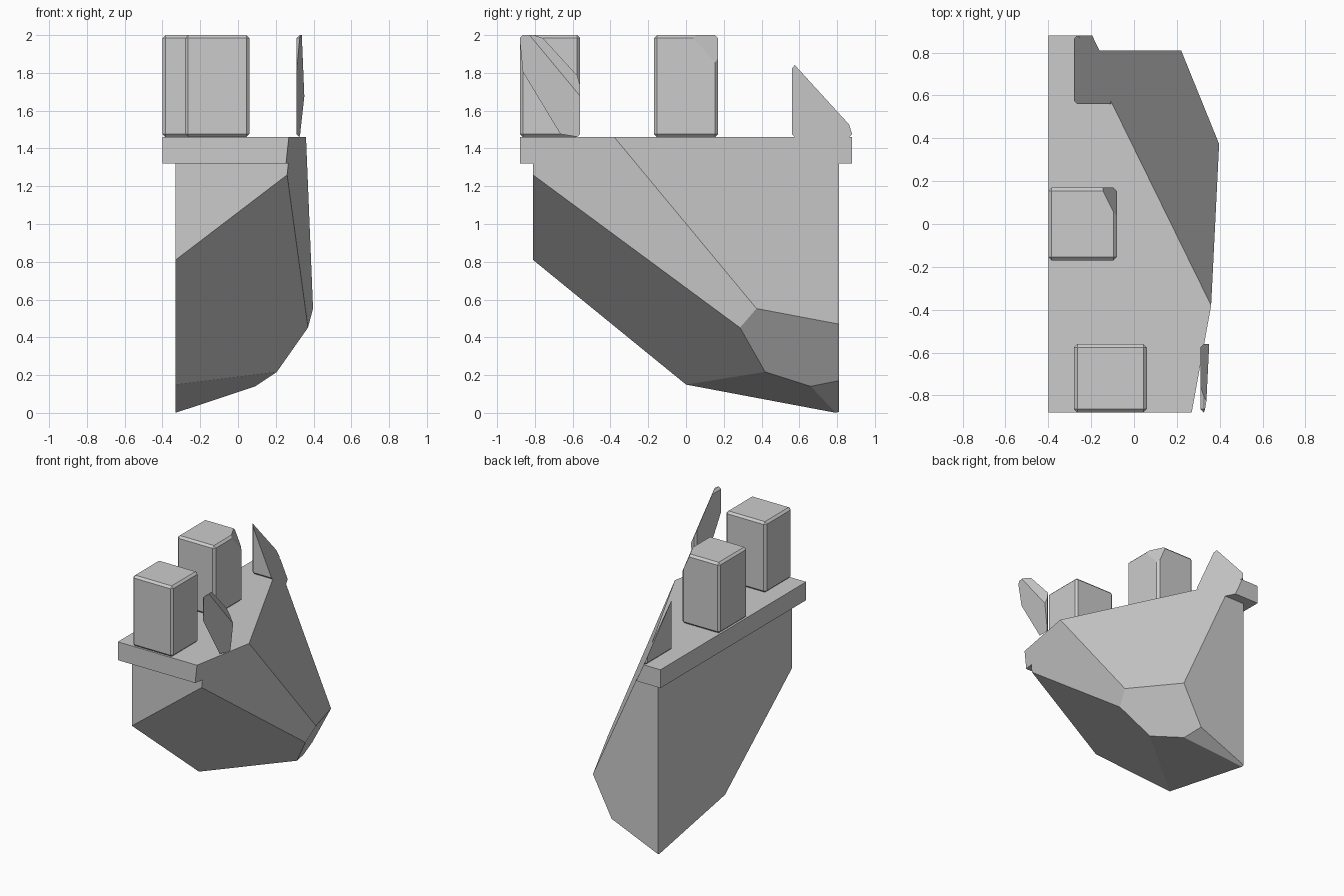
import bpy
import bmesh
from mathutils import Vector

if "Cube" in bpy.data.objects:
    bpy.data.objects.remove(bpy.data.objects["Cube"], do_unlink=True)

# One plain stone colour
stone = bpy.data.materials.new("grey stone")
stone.use_nodes = True
GREY = (0.6, 0.6, 0.6, 1)
stone.diffuse_color = GREY
stone.node_tree.nodes["Principled BSDF"].inputs["Base Color"].default_value = GREY

# Fracture planes shared by every part, each through three points
INSIDE = Vector((-0.2, 0, 1))
BREAKS = [
    ((0.36, -0.38, 1.46), (0.40, 0.37, 0.55), (0.22, 0.81, 0.47)),     # upper back
    ((0.36, -0.38, 1.46), (0.26, -0.81, 1.26), (0.37, 0.285, 0.45)),   # upper side
    ((-0.33, -0.81, 0.81), (0.26, -0.81, 1.26), (-0.33, 0, 0.15)),     # lower front
    ((-0.33, 0, 0.15), (0.21, 0.41, 0.22), (-0.33, 0.78, 0.003)),      # underside
    ((0.37, 0.285, 0.45), (0.21, 0.41, 0.22), (0.22, 0.81, 0.47)),     # lower side
    ((0.09, 0.66, 0.14), (0.06, 0.81, 0.17), (-0.33, 0.79, 0)),        # bottom chip
]


def fracture(bm):
    """Slice away everything beyond the break planes and cap each cut."""
    for a, b, c in BREAKS:
        a, b, c = Vector(a), Vector(b), Vector(c)
        normal = (b - a).cross(c - a).normalized()
        if normal.dot(INSIDE - a) > 0:
            normal.negate()
        bmesh.ops.bisect_plane(bm, geom=bm.verts[:] + bm.edges[:] + bm.faces[:],
                               dist=1e-5, plane_co=a, plane_no=normal, clear_outer=True)
        rim = [e for e in bm.edges if e.is_boundary]
        if rim:
            bmesh.ops.edgeloop_fill(bm, edges=rim)
    bmesh.ops.recalc_face_normals(bm, faces=bm.faces[:])


def finish(name, bm):
    fracture(bm)
    mesh = bpy.data.meshes.new(name)
    bm.to_mesh(mesh)
    bm.free()
    mesh.materials.append(stone)
    bpy.context.collection.objects.link(bpy.data.objects.new(name, mesh))


# Wall with its overhanging ledge, as stacked rectangular rings
def wall(name):
    bm = bmesh.new()
    rings = []
    for x, y, z in ((-0.33, 0.81, 0), (-0.33, 0.81, 1.32), (-0.4, 0.88, 1.32), (-0.4, 0.88, 1.46)):
        corners = ((x, -y), (0.8, -y), (0.8, y), (x, y))
        rings.append([bm.verts.new((px, py, z)) for px, py in corners])
    bm.faces.new(rings[0][::-1])
    bm.faces.new(rings[-1])
    for low, high in zip(rings, rings[1:]):
        for i in range(4):
            j = (i + 1) % 4
            if (low[i].co - low[j].co).length > 0:
                bm.faces.new((low[i], low[j], high[j], high[i]))
    finish(name, bm)


# Bevelled battlement block, broken by the same planes
def merlon(name, x, y, width, depth):
    bm = bmesh.new()
    bmesh.ops.create_cube(bm, size=1)
    for v in bm.verts:
        v.co = (x + v.co.x * width, y + v.co.y * depth, 1.73 + v.co.z * 0.54)
    bmesh.ops.bevel(bm, geom=bm.edges[:], offset=0.016, segments=1, affect='EDGES')
    finish(name, bm)


wall("wall_with_ledge")
merlon("front_merlon", -0.11, -0.72, 0.34, 0.32)
merlon("front_left_merlon_shard", 0.48, -0.72, 0.34, 0.32)
merlon("side_merlon", -0.24, 0, 0.32, 0.34)
merlon("back_merlon_shard", -0.11, 0.72, 0.34, 0.32)
